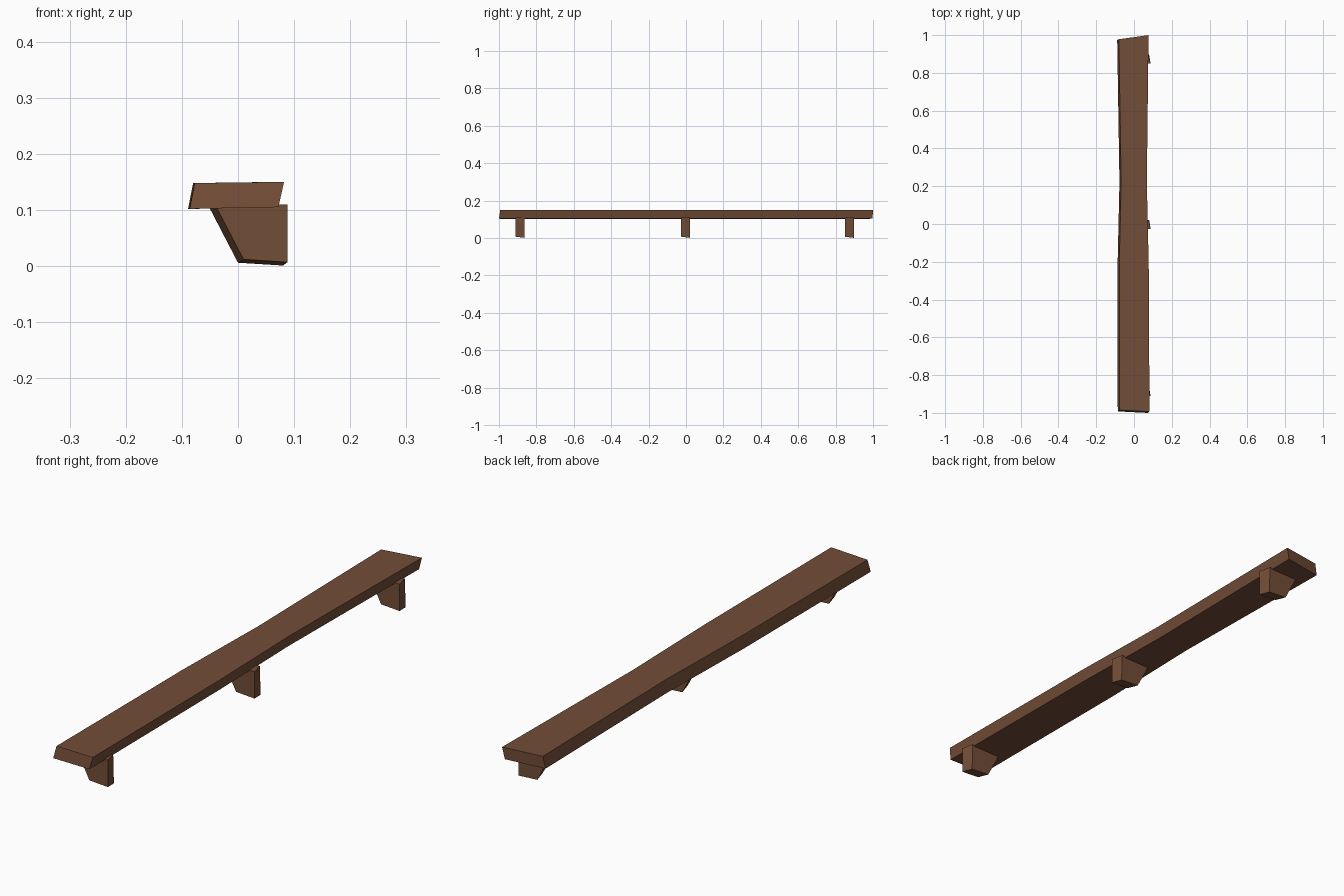
import bpy

if "Cube" in bpy.data.objects:
    bpy.data.objects.remove(bpy.data.objects["Cube"])

wood = bpy.data.materials.new("brown wood")
wood.diffuse_color = (0.17, 0.074, 0.038, 1)
wood.use_nodes = True
wood.node_tree.nodes["Principled BSDF"].inputs["Base Color"].default_value = wood.diffuse_color


def loft(name, rings):
    """Skin a row of four-point rings (listed front to back) and cap the ends."""
    verts = [p for ring in rings for p in ring]
    faces = [(0, 1, 2, 3)]
    for r in range(len(rings) - 1):
        a, b = 4 * r, 4 * r + 4
        for i in range(4):
            j = (i + 1) % 4
            faces.append((a + j, a + i, b + i, b + j))
    e = 4 * (len(rings) - 1)
    faces.append((e + 3, e + 2, e + 1, e))
    mesh = bpy.data.meshes.new(name)
    mesh.from_pydata(verts, [], faces)
    mesh.materials.append(wood)
    obj = bpy.data.objects.new(name, mesh)
    bpy.context.collection.objects.link(obj)
    return obj


# Plank: slanted cross-section, slightly crooked along its length
# (y at left, y at right, bottom lean in y, bottom-left x, top-right x)
sections = [
    (-0.985, -0.993, -0.007, -0.086, 0.082),
    (-0.22, -0.22, 0, -0.087, 0.078),
    (0.22, 0.22, 0, -0.077, 0.068),
    (0.978, 1.0, -0.003, -0.089, 0.077),
]
loft("plank", [[(xl, yl + d, 0.102), (xr - 0.01, yr + d, 0.105),
                (xr, yr, 0.150), (xl + 0.009, yl, 0.148)]
               for yl, yr, d, xl, xr in sections])

# Three wedge-shaped brackets, each slightly twisted
front = [(0.010, 0.012), (0.088, 0.007), (0.088, 0.110), (-0.040, 0.108)]
back = [(0.000, 0.006), (0.080, 0.001), (0.077, 0.110), (-0.053, 0.108)]
for name, y in (("front_bracket", -0.887), ("middle_bracket", -0.002), ("back_bracket", 0.873)):
    loft(name, [[(x, y - 0.024, z) for x, z in front],
                [(x, y + 0.024, z) for x, z in back]])
